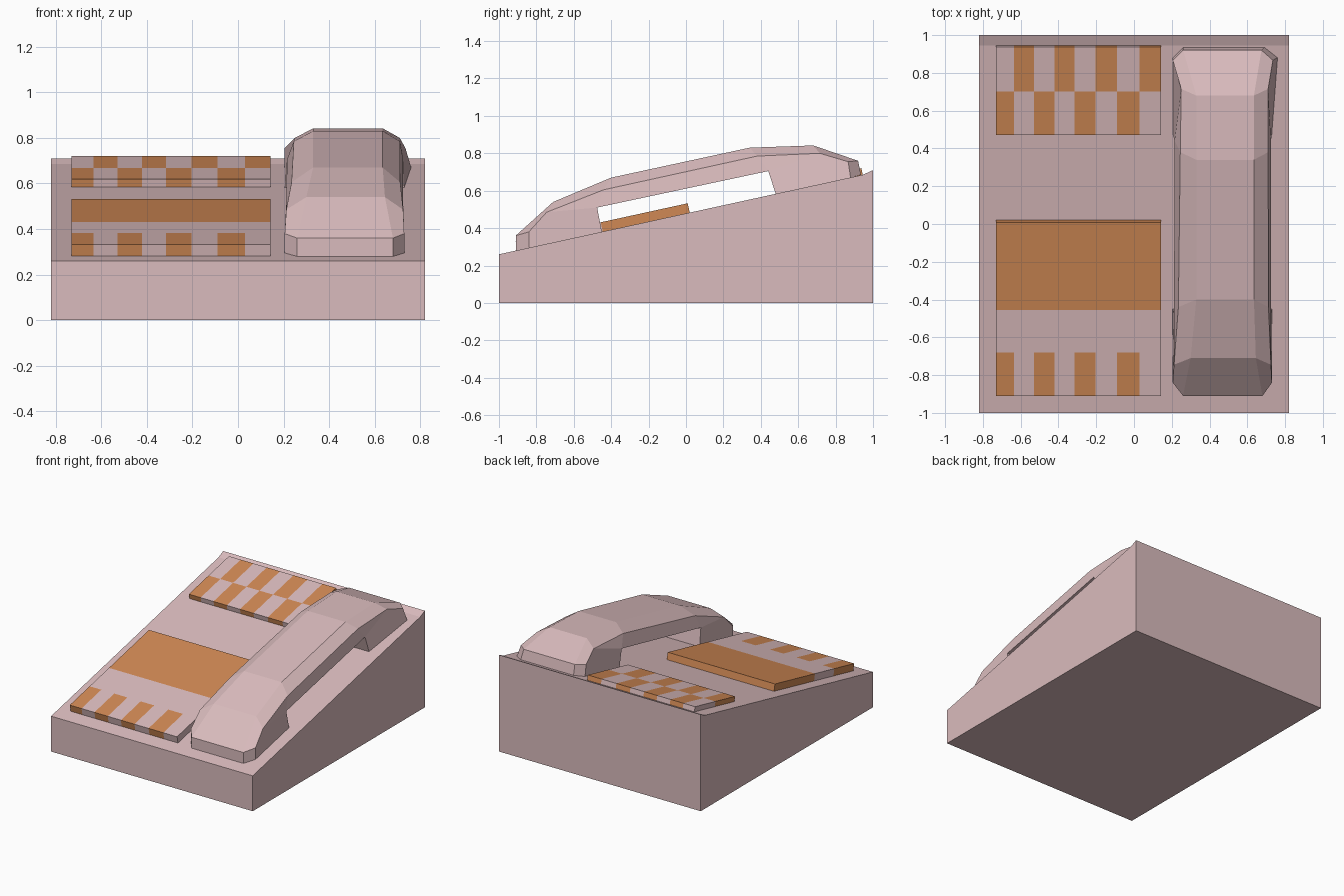
import bpy, bmesh

if "Cube" in bpy.data.objects:
    bpy.data.objects.remove(bpy.data.objects["Cube"])

SLOPE = 0.2185


def material(name, rgb):
    m = bpy.data.materials.new(name)
    m.diffuse_color = (*rgb, 1)
    m.use_nodes = True
    m.node_tree.nodes["Principled BSDF"].inputs["Base Color"].default_value = m.diffuse_color
    return m


PINK = material("pale_pink", (0.70, 0.50, 0.51))
ORANGE = material("orange", (0.63, 0.25, 0.09))


def deck(y):
    """Height of the sloping top of the base."""
    return 0.26 + SLOPE * (y + 1)


def finish(name, bm):
    bmesh.ops.remove_doubles(bm, verts=bm.verts, dist=1e-5)
    bmesh.ops.recalc_face_normals(bm, faces=bm.faces)
    me = bpy.data.meshes.new(name)
    bm.to_mesh(me)
    bm.free()
    me.materials.append(PINK)
    me.materials.append(ORANGE)
    ob = bpy.data.objects.new(name, me)
    bpy.context.collection.objects.link(ob)
    return ob


def add_face(bm, pts, mat=0):
    f = bm.faces.new([bm.verts.new(p) for p in pts])
    f.material_index = mat


# Wedge base: side profile swept across the width
profile = [(-1, 0), (1, 0), (1, 0.71), (0.945, deck(0.945)), (-1, 0.26)]
bm = bmesh.new()
for x in (-0.82, 0.82):
    add_face(bm, [(x, y, z) for y, z in profile])
for (ya, za), (yb, zb) in zip(profile, profile[1:] + profile[:1]):
    add_face(bm, [(-0.82, ya, za), (0.82, ya, za), (0.82, yb, zb), (-0.82, yb, zb)])
finish("wedge_base", bm)


# Raised panels: slabs on the slope, coloured cell by cell
XS = [-0.73, -0.635, -0.53, -0.422, -0.315, -0.205, -0.09, 0.03, 0.142]


def panel(name, ys, height, is_orange):
    k = (1 + SLOPE ** 2) ** 0.5
    dy, dz = -SLOPE * height / k, height / k

    def low(x, y):
        return (x, y, deck(y))

    def top(x, y):
        return (x, y + dy, deck(y) + dz)

    bm = bmesh.new()
    nc, nr = len(XS) - 1, len(ys) - 1
    for r in range(nr):
        for c in range(nc):
            m = int(is_orange(r, c))
            a, b = (XS[c], ys[r]), (XS[c + 1], ys[r])
            d, e = (XS[c + 1], ys[r + 1]), (XS[c], ys[r + 1])
            add_face(bm, [top(*p) for p in (a, b, d, e)], m)
            add_face(bm, [low(*p) for p in (e, d, b, a)], m)
            for p, q, edge in ((a, b, r == 0), (b, d, c == nc - 1),
                               (d, e, r == nr - 1), (e, a, c == 0)):
                if edge:
                    add_face(bm, [low(*p), low(*q), top(*q), top(*p)], m)
    finish(name, bm)


panel("front_panel", [-0.90, -0.67, -0.445, 0.02], 0.051,
      lambda r, c: r == 2 or (r == 0 and c % 2 == 0))
panel("rear_keypad", [0.48, 0.708, 0.945], 0.036, lambda r, c: (r + c) % 2 == 0)

# Handset: each entry is (y, z, left x, right x)
T = [(-0.91, 0.36, 0.26, 0.68), (-0.71, 0.54, 0.30, 0.645), (-0.40, 0.67, 0.33, 0.635),
     (0.34, 0.83, 0.33, 0.635), (0.68, 0.842, 0.33, 0.635), (0.92, 0.76, 0.26, 0.675)]
S = [(-0.84, 0.38, 0.205, 0.73), (-0.745, 0.485, 0.212, 0.725), (-0.44, 0.605, 0.235, 0.712),
     (0.38, 0.785, 0.245, 0.71), (0.715, 0.80, 0.25, 0.71), (0.867, 0.755, 0.205, 0.735)]
B0, E0 = (-0.84, 0.294, 0.205, 0.73), (-0.91, 0.279, 0.26, 0.68)
F1, G1 = (-0.45, 0.379, 0.205, 0.73), (-0.475, 0.51, 0.212, 0.725)
G2, F2 = (0.44, 0.705, 0.215, 0.725), (0.48, 0.582, 0.205, 0.73)
B5, E5 = (0.88, 0.67, 0.205, 0.76), (0.935, 0.685, 0.26, 0.69)

bm = bmesh.new()


def pt(p, side):
    return (p[2 + side], p[0], p[1])


# Side walls, shoulder chamfers and end chamfers on both sides
for side in (0, 1):
    polys = [[B0, F1, G1, S[1], S[0]], [G1, S[2], S[1]], [G1, G2, S[3], S[2]],
             [G2, S[4], S[3]], [G2, F2, B5, S[5], S[4]],
             [S[0], T[0], E0, B0], [S[5], T[5], E5, B5]]
    polys += [[T[i], T[i + 1], S[i + 1], S[i]] for i in range(5)]
    for poly in polys:
        add_face(bm, [pt(p, side) for p in poly])

# Strips across the handset, all the way round the outline
ring = [E0] + T + [E5, B5, F2, G2, G1, F1, B0]
for p, q in zip(ring, ring[1:] + ring[:1]):
    add_face(bm, [pt(p, 0), pt(p, 1), pt(q, 1), pt(q, 0)])
finish("handset", bm)
